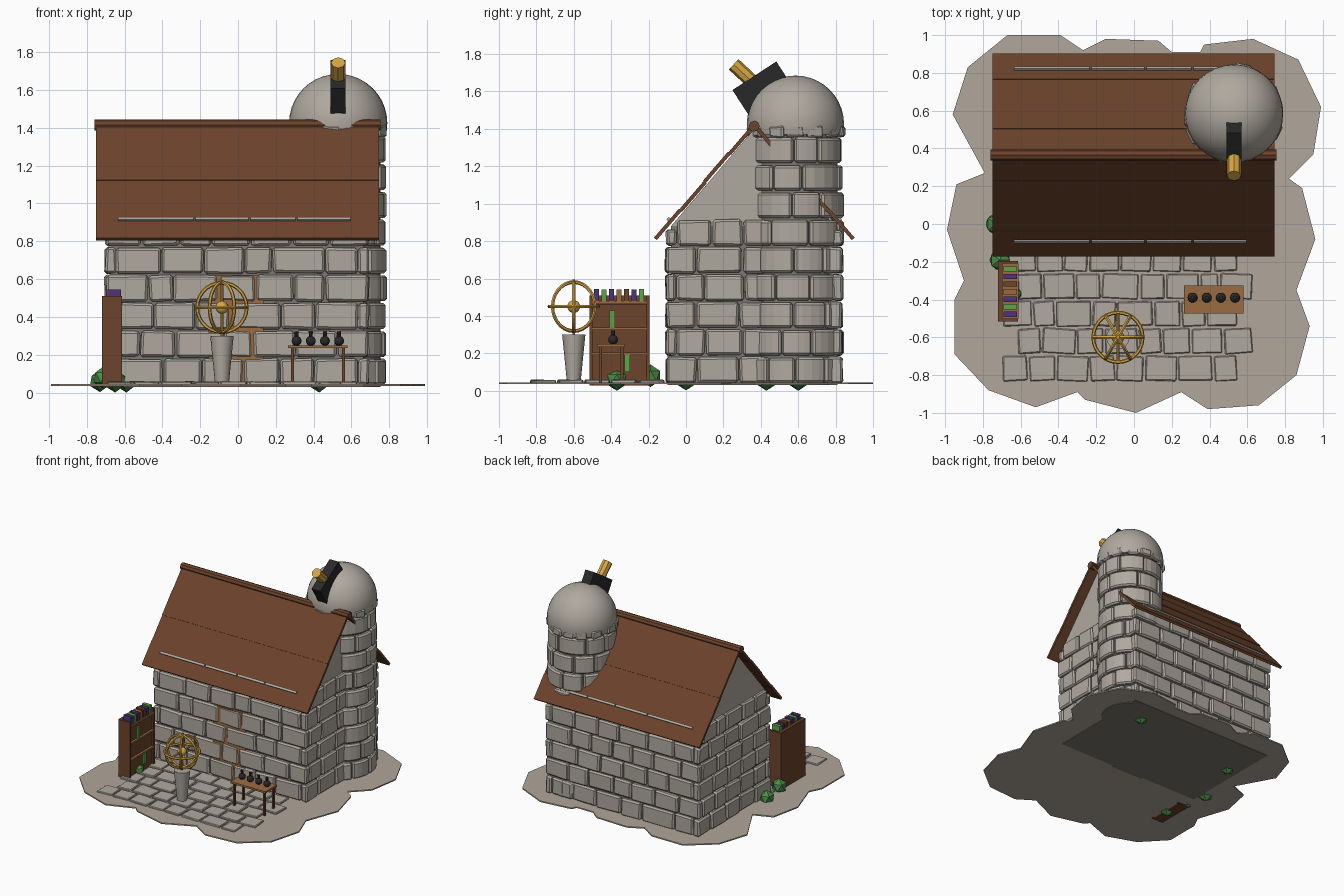
import bpy, bmesh, math, random
from mathutils import Matrix, Vector

random.seed(4)
if "Cube" in bpy.data.objects:
    bpy.data.objects.remove(bpy.data.objects["Cube"])


def material(name, r, g, b):
    m = bpy.data.materials.new(name)
    m.use_nodes = True
    m.diffuse_color = (r, g, b, 1)
    m.node_tree.nodes["Principled BSDF"].inputs["Base Color"].default_value = (r, g, b, 1)
    return m


STONE = material("grey stone", .43, .395, .345)
MORTAR = material("dark mortar", .2, .185, .16)
EARTH = material("pale earth", .44, .385, .325)
TIMBER = material("roof timber", .15, .056, .025)
OAK = material("light oak", .33, .15, .055)
BRASS = material("brass", .68, .38, .06)
IRON = material("black iron", .022, .022, .022)
LEAF = material("leaf green", .07, .27, .065)
COVER = material("book green", .12, .37, .06)
PURPLE = material("purple cloth", .075, .033, .2)


def finish(name, bm, mat, smooth=False, bevel=0):
    bmesh.ops.recalc_face_normals(bm, faces=bm.faces)
    mesh = bpy.data.meshes.new(name)
    bm.to_mesh(mesh)
    bm.free()
    mesh.materials.append(mat)
    ob = bpy.data.objects.new(name, mesh)
    bpy.context.collection.objects.link(ob)
    if bevel:
        mod = ob.modifiers.new("worn edges", 'BEVEL')
        mod.width, mod.segments = bevel, 1
        mod.limit_method = 'ANGLE'
    if smooth:
        bpy.ops.object.select_all(action='DESELECT')
        ob.select_set(True)
        bpy.context.view_layer.objects.active = ob
        bpy.ops.object.shade_smooth_by_angle()


def prism(bm, points, along):
    """Close a flat outline and extrude it."""
    face = bm.faces.new([bm.verts.new(p) for p in points])
    geom = bmesh.ops.extrude_face_region(bm, geom=[face])["geom"]
    bmesh.ops.translate(bm, vec=along, verts=[v for v in geom if isinstance(v, bmesh.types.BMVert)])


def add_box(bm, lo, hi, jitter=0, turn=None):
    lo, hi = Vector(lo), Vector(hi)
    mat = Matrix.Translation((lo + hi) / 2) @ (turn or Matrix()) @ Matrix.Diagonal((*(hi - lo), 1))
    for v in bmesh.ops.create_cube(bm, size=1, matrix=mat)["verts"]:
        v.co += Vector([random.uniform(-jitter, jitter) for _ in range(3)])


def box(name, lo, hi, mat, turn=None):
    bm = bmesh.new()
    add_box(bm, lo, hi, 0, turn)
    finish(name, bm, mat)


def cone(name, a, b, r1, r2, mat, sides=8, smooth=False):
    a, b = Vector(a), Vector(b)
    bm = bmesh.new()
    turn = (b - a).to_track_quat('Z', 'Y').to_matrix().to_4x4()
    bmesh.ops.create_cone(bm, cap_ends=True, segments=sides, radius1=r1, radius2=r2,
                          depth=(b - a).length, matrix=Matrix.Translation((a + b) / 2) @ turn)
    finish(name, bm, mat, smooth)


def ball(name, at, r, mat, smooth=True):
    bm = bmesh.new()
    if smooth:
        bmesh.ops.create_uvsphere(bm, u_segments=16, v_segments=10, radius=r, matrix=Matrix.Translation(at))
    else:
        bmesh.ops.create_icosphere(bm, subdivisions=1, radius=r, matrix=Matrix.Translation(at))
    finish(name, bm, mat, smooth)


def cuts(a, b, size):
    """Irregular joints between a and b, as pairs."""
    n = max(1, round((b - a) / size))
    step = (b - a) / n
    joints = [a] + [a + step * (i + random.uniform(-.2, .2)) for i in range(1, n)] + [b]
    return list(zip(joints, joints[1:]))


# Ground with a scalloped edge
outline = [(-.39, 1), (-.27, .92), (-.15, .98), (.13, .97), (.2, .91), (.35, .91), (.37, .95), (.63, .98),
           (.87, .87), (.99, .62), (.95, .37), (.82, .24), (.89, .19), (.96, -.08), (.86, -.35), (.93, -.54),
           (.86, -.8), (.66, -.96), (.39, -.98), (.25, -.89), (.01, -1), (-.26, -.93), (-.3, -.89),
           (-.52, -.97), (-.77, -.88), (-.95, -.69), (-.95, -.4), (-.9, -.3), (-.99, -.03), (-.94, .21),
           (-.79, .27), (-.96, .58), (-.88, .83), (-.67, 1)]
bm = bmesh.new()
prism(bm, [(x, y, .035) for x, y in outline], (0, 0, .01))
finish("ground", bm, EARTH)

# Paving in front of the house
bm = bmesh.new()
for row in range(5):
    y = -.83 + row * .145
    shift = .08 * (row % 2)
    for a, b in cuts(-.7 + shift, .55 + shift, .165):
        turn = Matrix.Rotation(random.uniform(-.06, .06), 4, 'Z')
        add_box(bm, (a + .006, y, .038), (b - .006, y + .13, .057), .003, turn)
finish("paving", bm, STONE, bevel=.005)

# House core and gable prism
X0, X1, Y0, Y1, RIDGE = -.675, .665, -.08, .81, .365
box("house_core", (X0, Y0, .03), (X1, Y1, .88), MORTAR)
bm = bmesh.new()
prism(bm, [(X0, Y0, .88), (X0, Y1, .88), (X0, RIDGE, 1.4)], (X1 - X0, 0, 0))
finish("gables", bm, STONE)

# Stone courses on all four walls, interlocking at the corners
COURSE, OUT = .147, .027
bm = bmesh.new()
for row in range(6):
    z0 = .042 + row * COURSE
    z1 = z0 + COURSE - .01
    lap = row % 2
    for sign, wall in ((-1, Y0), (1, Y1)):
        end = OUT if lap else -.03
        for a, b in cuts(X0 - end, X1 + end, .21):
            d = OUT + random.uniform(-.007, .004)
            ys = sorted((wall - sign * .03, wall + sign * d))
            add_box(bm, (a + .004, ys[0], z0), (b - .004, ys[1], min(z1, .86)), .005)
    for sign, wall in ((-1, X0), (1, X1)):
        end = -.03 if lap else OUT
        for a, b in cuts(Y0 - end, Y1 + end, .18):
            d = OUT + random.uniform(-.007, .004)
            xs = sorted((wall - sign * .03, wall + sign * d))
            add_box(bm, (xs[0], a + .004, z0), (xs[1], b - .004, z1), .005)
finish("wall_stones", bm, STONE, bevel=.012)

# Old door walled up behind the front stones, showing in the joints
box("walled_door", (-.155, -.098, .03), (.135, -.06, .622), OAK)

# Corner tower: core and rings of curved stones
TX, TY = .53, .585
cone("tower_core", (TX, TY, .03), (TX, TY, 1.39), .225, .225, MORTAR, 24, True)
bm = bmesh.new()
for row in range(9):
    z0 = .042 + row * COURSE
    for a, b in cuts(row * .37, row * .37 + math.tau, math.tau / 8):
        a, b, r = a + .015, b - .015, random.uniform(.246, .262)
        arc = [(r, a + (b - a) * i / 4) for i in range(5)]
        arc += [(.2, t) for _, t in reversed(arc)]
        prism(bm, [(TX + q * math.cos(t), TY + q * math.sin(t), z0) for q, t in arc],
              (0, 0, COURSE - random.uniform(.008, .014)))
finish("tower_stones", bm, STONE, bevel=.012)

# Dome, cut off level at its foot, with a ragged collar below it
bm = bmesh.new()
bmesh.ops.create_uvsphere(bm, u_segments=32, v_segments=20, radius=.26, matrix=Matrix.Translation((TX, TY, 1.425)))
cut = bmesh.ops.bisect_plane(bm, geom=bm.verts[:] + bm.edges[:] + bm.faces[:], plane_co=(0, 0, 1.37),
                             plane_no=(0, 0, -1), clear_outer=True)["geom_cut"]
bmesh.ops.edgeloop_fill(bm, edges=[e for e in cut if isinstance(e, bmesh.types.BMEdge)])
finish("dome", bm, STONE, True)
bm = bmesh.new()
for a, _ in cuts(0, math.tau, math.tau / 14):
    r = random.uniform(.236, .246)
    x, y = TX + r * math.cos(a), TY + r * math.sin(a)
    add_box(bm, (x - .02, y - .045, 1.355), (x + .02, y + .045, 1.415), .008, Matrix.Rotation(a, 4, 'Z'))
finish("dome_collar", bm, STONE, bevel=.01)

# Telescope and its housing
box("telescope_housing", (TX - .04, .28, 1.5), (TX + .04, .56, 1.7), IRON, Matrix.Rotation(math.radians(33), 4, 'X'))
cone("telescope_tube", (TX, .40, 1.61), (TX, .255, 1.745), .038, .038, BRASS)

# Roof planks, mirrored about the ridge, with stones breaking through near the eaves
pitch = math.atan2(.61, .525)
for sign, label in ((-1, "front"), (1, "back")):
    turn = Matrix.Rotation(-sign * pitch, 4, 'X')
    for i in range(4):
        t = (i + .5) / 4
        lift = .003 * (i % 2)
        y, z = RIDGE + sign * (.525 * t + lift), 1.42 - .61 * t + lift
        box(f"{label}_roof_plank", (-.75, y - .102, z - .01), (.745, y + .102, z + .01), TIMBER, turn)
    joints = (-.64, -.23, .06, .31, .6)
    for a, b in zip(joints, joints[1:]):
        y, z = RIDGE + sign * .452, .912
        box(f"{label}_eave_stone", (a + .005, y - .009, z - .015), (b - .005, y + .009, z + .015), STONE, turn)
cone("ridge_pole", (-.76, RIDGE, 1.415), (.755, RIDGE, 1.415), .029, .029, TIMBER)

# Bookcase opening towards the left
box("bookcase_back", (-.72, -.51, .028), (-.695, -.2, .51), TIMBER)
box("bookcase_panel", (-.70, -.5, .028), (-.63, -.21, .46), TIMBER)
for y in (-.515, -.21):
    box("bookcase_side", (-.72, y, .028), (-.615, y + .015, .51), TIMBER)
for z in (.19, .325, .465):
    box("bookcase_shelf", (-.695, -.5, z), (-.612, -.21, z + .014), OAK)
for i, colour in enumerate((PURPLE, COVER, PURPLE, OAK, TIMBER, PURPLE, COVER)):
    y = -.492 + i * .04
    box("top_book", (-.69, y, .48), (-.62, y + .028, .545 - .005 * (i % 2)), colour)
for y, z in ((-.41, .339), (-.33, .1)):
    box("shelf_book", (-.66, y, z), (-.618, y + .03, z + .09), COVER)

# Table with four flasks
box("table_top", (.265, -.475, .235), (.58, -.325, .25), OAK)
for x in (.28, .55):
    for y in (-.465, -.35):
        box("table_leg", (x, y, .04), (x + .016, y + .016, .236), TIMBER)
for i in range(4):
    x = .31 + i * .075
    ball("flask", (x, -.39, .273), .026, IRON)
    cone("flask_neck", (x, -.39, .29), (x, -.39, .322), .009, .011, IRON)

# Pedestal with armillary sphere
AX, AY, AZ = -.085, -.6, .45
cone("pedestal", (AX, AY, .04), (AX, AY, .3), .036, .062, STONE, 16, True)
ball("armillary_globe", (AX, AY, AZ), .034, BRASS)
cone("armillary_axis", (AX, AY, .29), (AX, AY, .595), .007, .007, BRASS)
cone("armillary_crossbar", (AX, AY - .135, AZ), (AX, AY + .135, AZ), .007, .007, BRASS)
upright = math.pi / 2
for tilt, spin in ((0, 0), (upright, 0), (upright, math.pi / 3), (upright, -math.pi / 3)):
    bpy.ops.mesh.primitive_torus_add(location=(AX, AY, AZ), rotation=(tilt, 0, spin), major_radius=.131,
                                     minor_radius=.01, major_segments=28, minor_segments=6)
    ring = bpy.context.object
    ring.name = "armillary_ring"
    ring.data.materials.append(BRASS)

# Bushes
for x, y, z in ((-.73, 0, .062), (-.71, -.19, .08), (-.65, -.37, .06), (.43, .6, .06), (-.59, .43, .06)):
    ball("bush", (x, y, z), .06, LEAF, False)
